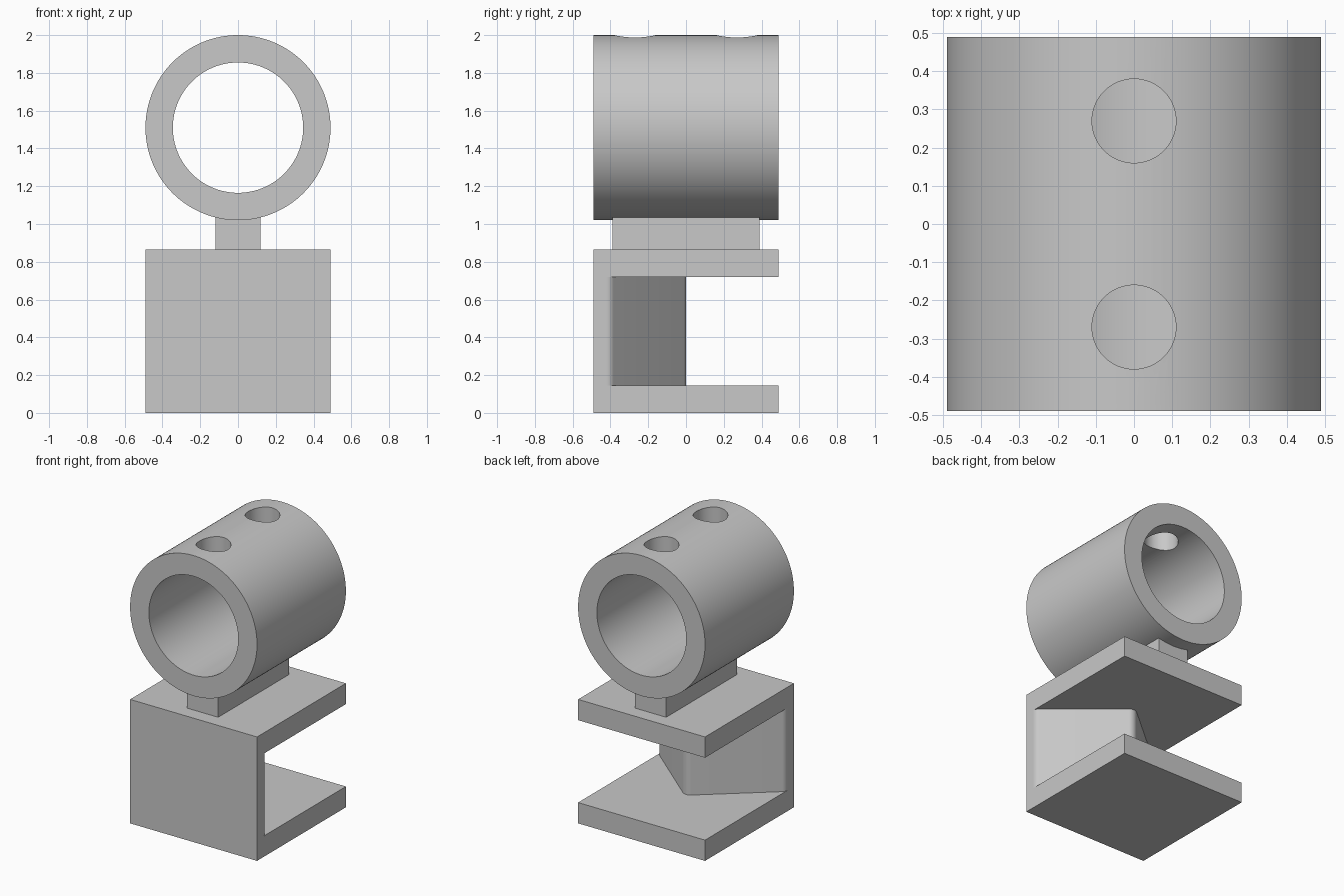
import bpy
import bmesh
from math import sin, cos, tan, pi
from mathutils import Vector, Matrix

old = bpy.data.objects.get("Cube")
if old:
    bpy.data.objects.remove(old, do_unlink=True)

HALF = 0.49          # half width of the bracket, tube radius and half length
PLATE = 0.145        # plate thickness
BRACKET_TOP = 0.865
TUBE_Z = 1.51

grey = bpy.data.materials.new("plain grey")
grey.use_nodes = True
grey.diffuse_color = (0.58, 0.58, 0.58, 1)
grey.node_tree.nodes["Principled BSDF"].inputs["Base Color"].default_value = grey.diffuse_color


def finish(name, bm):
    bmesh.ops.recalc_face_normals(bm, faces=bm.faces)
    mesh = bpy.data.meshes.new(name)
    bm.to_mesh(mesh)
    bm.free()
    mesh.materials.append(grey)
    obj = bpy.data.objects.new(name, mesh)
    bpy.context.collection.objects.link(obj)
    return obj


def extrude(name, points, vector):
    """Solid made by pushing a flat outline along a vector."""
    bm = bmesh.new()
    face = bm.faces.new([bm.verts.new(p) for p in points])
    result = bmesh.ops.extrude_face_region(bm, geom=[face], use_keep_orig=True)
    verts = [g for g in result["geom"] if isinstance(g, bmesh.types.BMVert)]
    bmesh.ops.translate(bm, verts=verts, vec=vector)
    return finish(name, bm)


def cylinder(name, radius, depth, location, along_y=False, segments=96):
    bm = bmesh.new()
    turn = Matrix.Rotation(pi / 2, 4, "X") if along_y else Matrix()
    bmesh.ops.create_cone(bm, cap_ends=True, segments=segments, radius1=radius,
                          radius2=radius, depth=depth,
                          matrix=Matrix.Translation(location) @ turn)
    return finish(name, bm)


def fillet(before, corner, after, radius, steps=8):
    """Points of a rounded corner in a 2D outline."""
    a = (Vector(before) - Vector(corner)).normalized()
    b = (Vector(after) - Vector(corner)).normalized()
    half = a.angle(b) / 2
    mid = (a + b).normalized()
    centre = Vector(corner) + mid * radius / sin(half)
    start = Vector(corner) + a * radius / tan(half) - centre
    end = Vector(corner) + b * radius / tan(half) - centre
    return [centre + start.lerp(end, i / steps).normalized() * radius
            for i in range(steps + 1)]


def smooth(obj):
    bpy.ops.object.select_all(action="DESELECT")
    obj.select_set(True)
    bpy.context.view_layer.objects.active = obj
    bpy.ops.object.shade_smooth_by_angle(angle=0.5)


# C-shaped bracket: two plates joined by a thin front wall
wall = -0.42
outline = [(-HALF, 0), (HALF, 0), (HALF, PLATE), (wall, PLATE),
           (wall, BRACKET_TOP - PLATE), (HALF, BRACKET_TOP - PLATE),
           (HALF, BRACKET_TOP), (-HALF, BRACKET_TOP)]
extrude("bracket", [(-HALF, y, z) for y, z in outline], (2 * HALF, 0, 0))

# V-shaped block behind the wall, with rounded edges
right, tip, left = (HALF, -0.398), (0, 0.015), (-HALF, -0.398)
wedge = (fillet((HALF, -HALF), right, tip, 0.047)
         + fillet(right, tip, left, 0.05)
         + fillet(tip, left, (-HALF, -HALF), 0.047))
block = extrude("wedge_block", [(p.x, p.y, PLATE) for p in wedge],
                (0, 0, BRACKET_TOP - 2 * PLATE))
smooth(block)

# Neck between bracket and tube
extrude("neck", [(x * 0.12, y * 0.39, BRACKET_TOP)
                 for x, y in ((-1, -1), (1, -1), (1, 1), (-1, 1))], (0, 0, 0.2))

# Tube with a bore and two screw holes in its upper wall
tube = cylinder("tube", HALF, 2 * HALF, (0, 0, TUBE_Z), True, 128)
cutters = [cylinder("bore_cutter", 0.345, 3 * HALF, (0, 0, TUBE_Z), True, 128)]
for side, y in (("front", -0.27), ("back", 0.27)):
    cutters.append(cylinder(side + "_hole_cutter", 0.11, 0.6, (0, y, TUBE_Z + 0.4), False, 64))
for cutter in cutters:
    cutter.hide_render = True
    cut = tube.modifiers.new(cutter.name, "BOOLEAN")
    cut.operation = "DIFFERENCE"
    cut.solver = "EXACT"
    cut.object = cutter

# Bake the cuts, then remove the cutters
graph = bpy.context.evaluated_depsgraph_get()
baked = bpy.data.meshes.new_from_object(tube.evaluated_get(graph))
tube.modifiers.clear()
tube.data = baked
for cutter in cutters:
    bpy.data.objects.remove(cutter, do_unlink=True)
smooth(tube)
